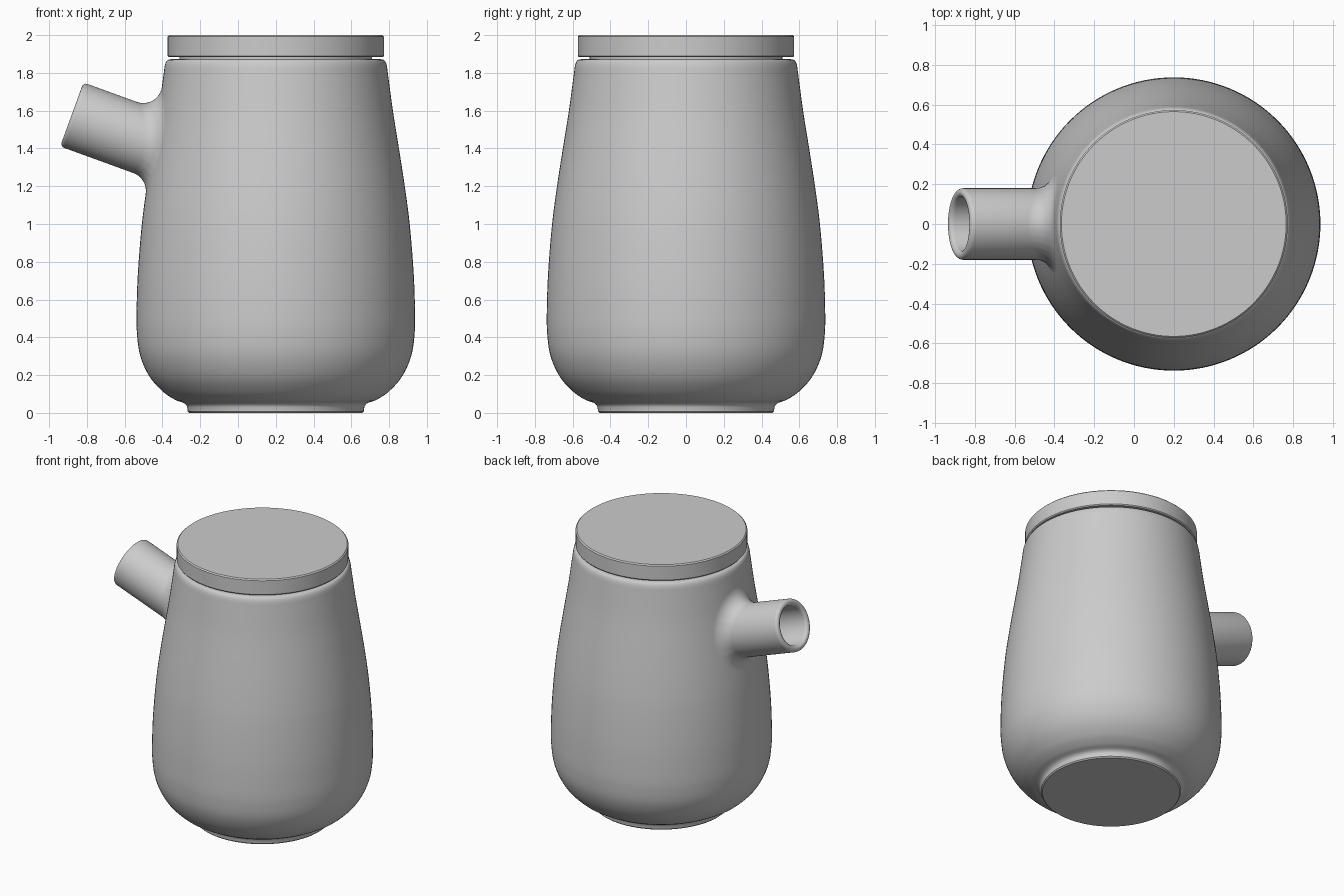
import bpy, bmesh, math
from mathutils import Vector
from mathutils.bvhtree import BVHTree

if "Cube" in bpy.data.objects:
    bpy.data.objects.remove(bpy.data.objects["Cube"])

CX = 0.2           # axis of the pot body
SEG = 128


def smooth_curve(pts, steps=5):
    """Hermite curve through 2D points, with chord-scaled tangents."""
    p = [Vector(q) for q in pts]
    n = len(p)
    tan = []
    for i in range(n):
        a, b = p[max(i - 1, 0)], p[min(i + 1, n - 1)]
        length = sum((p[j + 1] - p[j]).length for j in range(max(i - 1, 0), min(i + 1, n - 1)))
        tan.append((b - a) / length)
    out = []
    for i in range(n - 1):
        d = (p[i + 1] - p[i]).length
        for k in range(steps):
            t = k / steps
            out.append(p[i] * (2*t**3 - 3*t*t + 1) + tan[i] * d * (t**3 - 2*t*t + t)
                       + p[i + 1] * (3*t*t - 2*t**3) + tan[i + 1] * d * (t**3 - t*t))
    return [tuple(q) for q in out] + [tuple(p[-1])]


def skin(rows):
    """bmesh from columns of points closed around the first index."""
    bm = bmesh.new()
    cols = [[bm.verts.new(c) for c in row] for row in rows]
    for a, b in zip(cols, cols[1:] + cols[:1]):
        for i in range(len(a) - 1):
            bm.faces.new((a[i], b[i], b[i + 1], a[i + 1]))
    bmesh.ops.remove_doubles(bm, verts=bm.verts, dist=1e-5)
    bmesh.ops.recalc_face_normals(bm, faces=bm.faces)
    return bm


def revolve(profile):
    rows = []
    for k in range(SEG):
        a = 2 * math.pi * k / SEG
        rows.append([(CX + r * math.cos(a), r * math.sin(a), z) for r, z in profile])
    return skin(rows)


def add_object(name, bm):
    me = bpy.data.meshes.new(name)
    bm.to_mesh(me)
    ob = bpy.data.objects.new(name, me)
    bpy.context.collection.objects.link(ob)
    return ob


def shade(ob, angle=35):
    bpy.ops.object.select_all(action='DESELECT')
    ob.select_set(True)
    bpy.context.view_layer.objects.active = ob
    bpy.ops.object.shade_smooth_by_angle(angle=math.radians(angle))


# Body: hollow turned pot with a small foot
foot = [(0, 0), (0.44, 0), (0.458, 0.0), (0.466, 0.008)]
outer = smooth_curve([(0.467, 0.02), (0.472, 0.038), (0.487, 0.052), (0.53, 0.068),
                      (0.595, 0.11), (0.667, 0.19), (0.717, 0.3), (0.735, 0.42),
                      (0.737, 0.54), (0.73, 0.74), (0.709, 1.0), (0.683, 1.2),
                      (0.652, 1.4), (0.62, 1.6), (0.593, 1.8), (0.586, 1.845),
                      (0.574, 1.867), (0.553, 1.873)])
inner = smooth_curve([(0.52, 1.8), (0.56, 1.6), (0.64, 1.1), (0.675, 0.6),
                      (0.65, 0.3), (0.53, 0.13), (0.4, 0.09)], 4)
body_bm = revolve(foot + outer + [(0.52, 1.873)] + inner + [(0, 0.09)])
bvh = BVHTree.FromBMesh(body_bm)
body = add_object("pot_body", body_bm)

# Lid: flat disc with a plug sitting in the mouth
lid = add_object("lid", revolve([(0, 2), (0.55, 2), (0.565, 2), (0.573, 1.992), (0.573, 1.89),
                                 (0.567, 1.883), (0.51, 1.883), (0.51, 1.79), (0, 1.79)]))

# Spout: tilted tube with rounded lip, blended into the body by a fillet
TILT = math.radians(20)
TIP = Vector((-0.88, 0, 1.58))
D = Vector((-math.cos(TILT), 0, math.sin(TILT)))
SIDE = Vector((0, 1, 0))
UP = D.cross(SIDE)
R_OUT, R_IN, FILLET = 0.18, 0.135, 0.1
rows = []
for k in range(96):
    a = 2 * math.pi * k / 96
    rad = SIDE * math.cos(a) + UP * math.sin(a)
    # bore, starting inside the body wall
    bore = bvh.ray_cast(TIP + rad * R_IN + D, -D)[0]
    col = [bore - D * 0.07]
    # rounded lip
    lip, mid = (R_OUT - R_IN) / 2, (R_OUT + R_IN) / 2
    for i in range(9):
        t = math.pi * i / 8
        col.append(TIP + rad * (mid - lip * math.cos(t)) - D * lip * (1 - math.sin(t)))
    # circular fillet between the tube side and the body surface
    corner, nrm = bvh.ray_cast(TIP + rad * R_OUT + D, -D)[:2]
    along = (rad - nrm * rad.dot(nrm)).normalized()
    phi = D.angle(along)
    reach = FILLET / math.tan(phi / 2)
    p0 = corner + D * reach
    p1 = bvh.find_nearest(corner + along * reach)[0]
    w = math.sin(phi / 2)
    for i in range(13):
        t = i / 12
        b0, b1, b2 = (1 - t)**2, 2 * w * t * (1 - t), t * t
        col.append((p0 * b0 + corner * b1 + p1 * b2) / (b0 + b1 + b2))
    rows.append(col)
spout = add_object("spout", skin(rows))

# Opening through the body wall behind the spout
cut_rows = []
for k in range(48):
    a = 2 * math.pi * k / 48
    rad = (SIDE * math.cos(a) + UP * math.sin(a)) * 0.14
    cut_rows.append([TIP, TIP + rad, TIP + rad - D * 0.8, TIP - D * 0.8])
cutter = add_object("spout_hole_cutter", skin(cut_rows))
cutter.hide_render = True
mod = body.modifiers.new("spout_hole", 'BOOLEAN')
mod.operation, mod.solver, mod.object = 'DIFFERENCE', 'EXACT', cutter
bpy.context.view_layer.objects.active = body
bpy.ops.object.modifier_apply(modifier=mod.name)
bpy.data.objects.remove(cutter)

for ob in (body, lid, spout):
    shade(ob)
